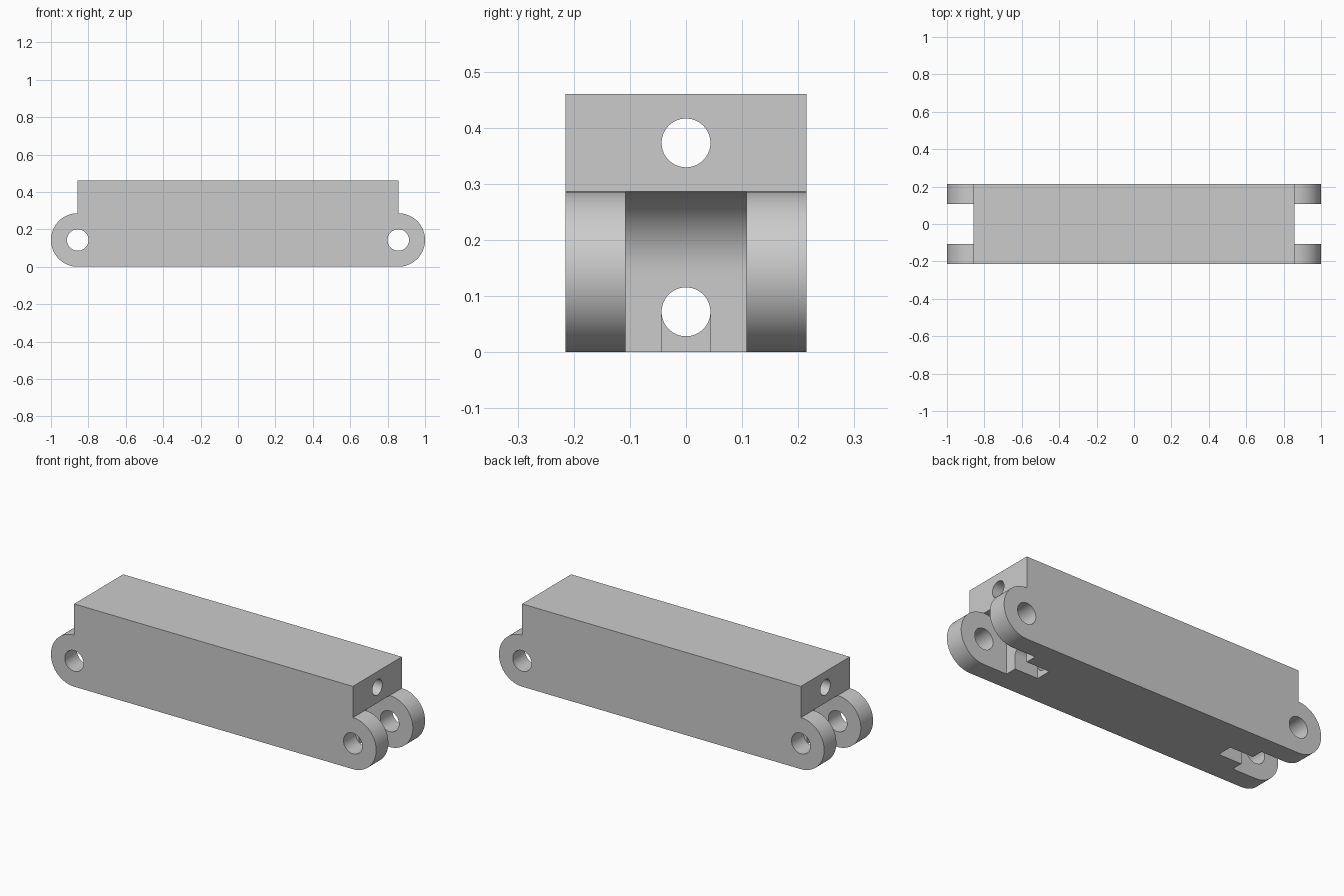
import bpy, bmesh
from math import cos, sin, pi
from mathutils import Vector

cube = bpy.data.objects.get("Cube")
if cube:
    bpy.data.objects.remove(cube, do_unlink=True)

PIVOT, R = 0.857, 0.143        # hinge centre distance and ear radius
HALF_W, HEIGHT = 0.215, 0.46   # body half width and height
GAP, PIN_R, BORE_R = 0.1075, 0.0575, 0.0435
LOW, HIGH = 0.072, 0.373       # bore heights

grey = bpy.data.materials.new("light grey")
grey.use_nodes = True
grey.diffuse_color = (0.6, 0.6, 0.6, 1)
grey.node_tree.nodes["Principled BSDF"].inputs["Base Color"].default_value = (0.6, 0.6, 0.6, 1)


def arc(cx, cz, r, start, end, n):
    return [(cx + r * cos(start + (end - start) * i / n),
             cz + r * sin(start + (end - start) * i / n)) for i in range(n + 1)]


def prism(name, outline, lo, hi, axis):
    """Extrude an outline (horizontal, z) along the x or y axis."""
    bm = bmesh.new()
    place = (lambda a, z: (a, lo, z)) if axis == "y" else (lambda a, z: (lo, a, z))
    face = bm.faces.new([bm.verts.new(place(a, z)) for a, z in outline])
    made = bmesh.ops.extrude_face_region(bm, geom=[face])["geom"]
    shift = Vector((0, hi - lo, 0)) if axis == "y" else Vector((hi - lo, 0, 0))
    bmesh.ops.translate(bm, vec=shift, verts=[g for g in made if isinstance(g, bmesh.types.BMVert)])
    bmesh.ops.recalc_face_normals(bm, faces=bm.faces)
    mesh = bpy.data.meshes.new(name)
    bm.to_mesh(mesh)
    bm.free()
    mesh.materials.append(grey)
    obj = bpy.data.objects.new(name, mesh)
    bpy.context.collection.objects.link(obj)
    return obj


def circle(cx, cz, r, n=64):
    return arc(cx, cz, r, 0, 2 * pi, n)[:-1]


# Body with rounded hinge ears
right_side = arc(PIVOT, R, R, -pi / 2, pi / 2, 48) + [(PIVOT, HEIGHT)]
left_side = [(-x, z) for x, z in reversed(right_side)]
body = prism("hinge_link_body", right_side + left_side, -HALF_W, HALF_W, "y")

# Lengthwise bores
cutters = [prism("bore_cutter", circle(0, z, BORE_R), -1.2, 1.2, "x") for z in (LOW, HIGH)]

for side in (-1, 1):
    # Clearance between the ears, with a rounded upper inner corner
    gap = arc(PIVOT, R, R, pi / 2, pi, 24) + [(PIVOT - R, -0.1), (1.2, -0.1), (1.2, 2 * R)]
    cutters.append(prism("gap_cutter", [(side * x, z) for x, z in gap], -GAP, GAP, "y"))
    # Cable slot opening the lower bore to the underside
    slot = [(-BORE_R, -0.1), (BORE_R, -0.1), (BORE_R, LOW), (-BORE_R, LOW)]
    cutters.append(prism("slot_cutter", slot, *sorted((side * 0.571, side * 0.8)), "x"))
    # Hinge pin hole
    cutters.append(prism("pin_cutter", circle(side * PIVOT, R, PIN_R), -0.4, 0.4, "y"))

bpy.ops.object.select_all(action="DESELECT")
body.select_set(True)
bpy.context.view_layer.objects.active = body
for cutter in cutters:
    cutter.hide_render = True
    mod = body.modifiers.new("cut", "BOOLEAN")
    mod.operation, mod.solver, mod.object = "DIFFERENCE", "EXACT", cutter
    bpy.ops.object.modifier_apply(modifier=mod.name)
    bpy.data.objects.remove(cutter, do_unlink=True)

bpy.ops.object.shade_smooth_by_angle(angle=pi / 6)
